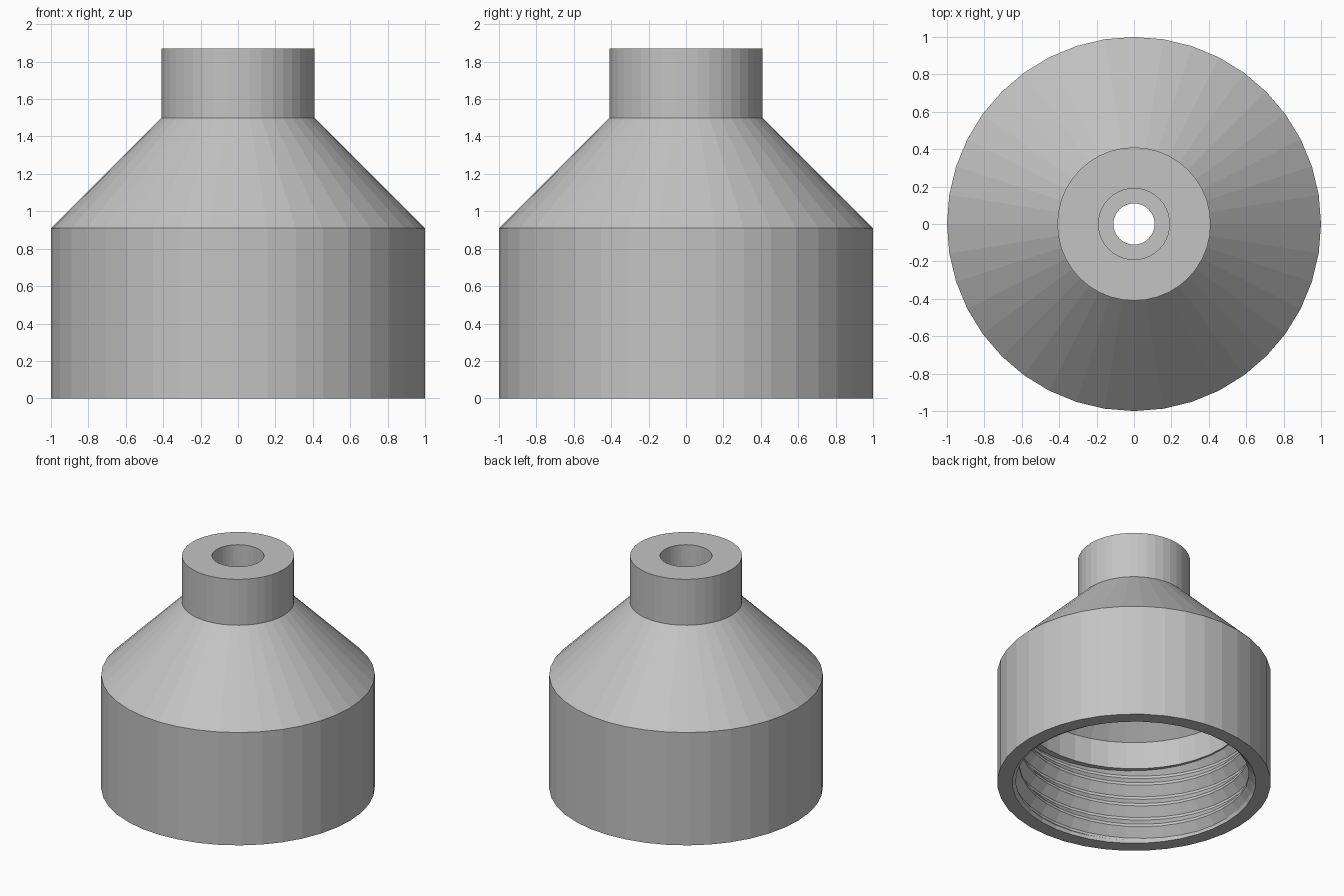
import bpy, bmesh
from math import cos, sin, pi

cube = bpy.data.objects.get("Cube")
if cube:
    bpy.data.objects.remove(cube, do_unlink=True)

SEGMENTS = 40
MOUTH, MINOR, MAJOR = 0.89, 0.84, 0.895    # radii of the mouth and thread
PITCH, Z_LOW, Z_HIGH = 0.175, 0.03, 0.6    # thread spacing and extent

grey = bpy.data.materials.new("light grey plastic")
grey.use_nodes = True
colour = (0.55, 0.55, 0.55, 1)
grey.diffuse_color = colour
grey.node_tree.nodes["Principled BSDF"].inputs["Base Color"].default_value = colour


def grid_object(name, columns):
    """Skin neighbouring columns of points, then weld the seam."""
    bm = bmesh.new()
    cols = [[bm.verts.new(p) for p in col] for col in columns]
    for a, b in zip(cols, cols[1:]):
        for i in range(len(a) - 1):
            bm.faces.new((a[i], b[i], b[i + 1], a[i + 1]))
    bmesh.ops.remove_doubles(bm, verts=bm.verts, dist=0.0001)
    bmesh.ops.dissolve_degenerate(bm, edges=bm.edges, dist=0.0001)
    mesh = bpy.data.meshes.new(name)
    bm.to_mesh(mesh)
    bm.free()
    mesh.materials.append(grey)
    obj = bpy.data.objects.new(name, mesh)
    bpy.context.collection.objects.link(obj)
    return obj


def spun(r, z, k):
    a = 2 * pi * k / SEGMENTS
    return (r * cos(a), r * sin(a), z)


# Shell: up the outside, down the stepped bore, cone chamber and smooth wall
shell = [(MOUTH, 0), (1, 0), (1, 0.91), (0.41, 1.5), (0.41, 1.87),
         (0.19, 1.87), (0.19, 1.6), (0.11, 1.6), (0.11, 1.5),
         (MINOR, 0.82), (MINOR, Z_HIGH)]
grid_object("adapter_shell", [[spun(r, z, k) for r, z in shell]
                              for k in range(SEGMENTS + 1)])

# Thread: trapezoid groove (fraction of one pitch, depth fraction)
GROOVE = [(0, 0), (0.12, 0), (0.5, 1), (0.62, 1), (1, 0)]


def groove_radius(z, shift):
    phase = ((z - shift) / PITCH) % 1
    for (p0, d0), (p1, d1) in zip(GROOVE, GROOVE[1:]):
        if phase <= p1:
            depth = d0 + (d1 - d0) * (phase - p0) / (p1 - p0)
            return MINOR + (MAJOR - MINOR) * depth


def thread_column(k):
    shift = PITCH * k / SEGMENTS
    points = [spun(MINOR, Z_HIGH, k)]
    for turn in range(5, -3, -1):
        for phase, _ in reversed(GROOVE[:-1]):
            z = min(Z_HIGH, max(Z_LOW, (turn + phase) * PITCH + shift))
            points.append(spun(groove_radius(z, shift), z, k))
    # flared lip joining the mouth
    points.append(spun(MOUTH, 0, k))
    return points


grid_object("internal_thread", [thread_column(k) for k in range(SEGMENTS + 1)])
